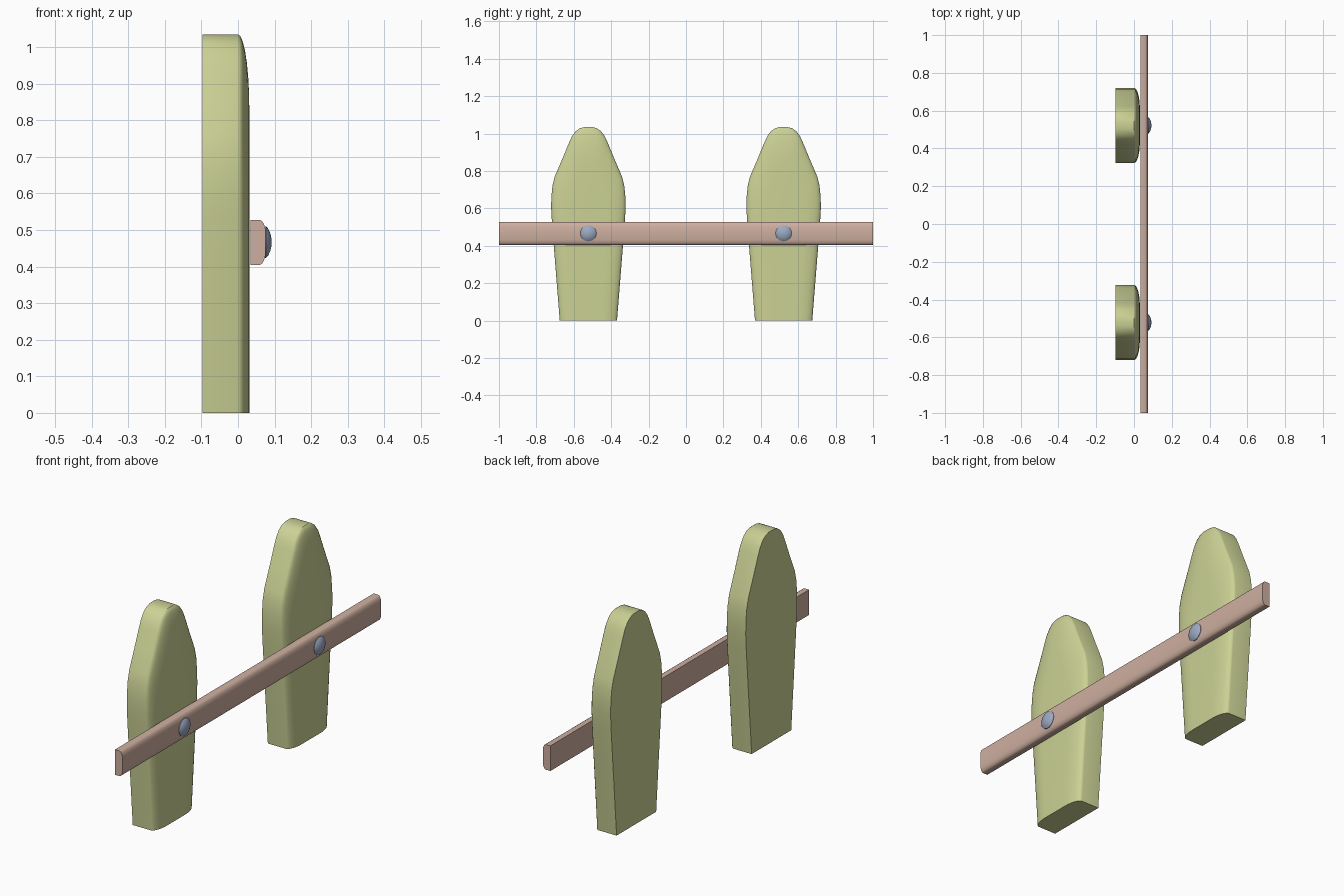
import bpy, bmesh
from math import cos, sin, pi, radians

if "Cube" in bpy.data.objects:
    bpy.data.objects.remove(bpy.data.objects["Cube"])


def material(name, rgb):
    m = bpy.data.materials.new(name)
    m.use_nodes = True
    m.diffuse_color = (*rgb, 1)
    m.node_tree.nodes["Principled BSDF"].inputs["Base Color"].default_value = (*rgb, 1)
    return m


green = material("pale_green", (0.60, 0.64, 0.30))
wood = material("pinkish_wood", (0.62, 0.43, 0.35))
steel = material("blue_grey_steel", (0.33, 0.40, 0.54))


def loft(name, rings, mat, angle):
    """Skin a row of equal point rings and cap both ends."""
    bm = bmesh.new()
    loops = [[bm.verts.new(p) for p in ring] for ring in rings]
    n = len(loops[0])
    for a, b in zip(loops, loops[1:]):
        for i in range(n):
            j = (i + 1) % n
            bm.faces.new((a[i], a[j], b[j], b[i]))
    bm.faces.new(loops[0])
    bm.faces.new(loops[-1])
    bmesh.ops.recalc_face_normals(bm, faces=bm.faces)
    me = bpy.data.meshes.new(name)
    bm.to_mesh(me)
    bm.free()
    me.materials.append(mat)
    ob = bpy.data.objects.new(name, me)
    bpy.context.collection.objects.link(ob)
    bpy.ops.object.select_all(action='DESELECT')
    ob.select_set(True)
    bpy.context.view_layer.objects.active = ob
    bpy.ops.object.shade_smooth_by_angle(angle=radians(angle))
    return ob


# Post outline: half width and height
half = [(0.153, 0), (0.185, 0.4), (0.195, 0.53), (0.199, 0.6), (0.198, 0.66),
        (0.192, 0.72), (0.18, 0.77), (0.137, 0.87), (0.104, 0.95), (0.088, 0.985),
        (0.068, 1.012), (0.046, 1.028), (0.02, 1.035)]
outline = half + [(-w, z) for w, z in reversed(half)]


def post(name, y):
    # Straight sides, then a rounded shoulder that leaves the foot flat
    sections = [(-0.097, 1, 1)]
    for k in range(8):
        t = k / 7 * pi / 2
        drop = 1 - cos(t)
        sections.append((0.031 * sin(t), 1 - 0.55 * drop, 1 - 0.2 * drop))
    rings = [[(x, y + w * sy, z * sz) for w, z in outline] for x, sy, sz in sections]
    loft(name, rings, green, 35)


def bolt(name, y):
    # Low domed head facing +x
    profile = [(0.07, 0.043), (0.077, 0.043), (0.083, 0.036), (0.089, 0.022), (0.092, 0.008)]
    rings = [[(x, y + r * cos(a * pi / 12), 0.467 + r * sin(a * pi / 12))
              for a in range(24)] for x, r in profile]
    loft(name, rings, steel, 40)


for side, y in (("front", -0.522), ("rear", 0.522)):
    post(side + "_post", y)
    bolt(side + "_bolt", y)

# Rail: flat back, rounded outer edges
upper = [(0.034, 0.0615), (0.06, 0.0615), (0.066, 0.058), (0.071, 0.05), (0.075, 0.036)]
section = upper + [(x, -h) for x, h in reversed(upper)]
loft("rail", [[(x, y, 0.4665 + h) for x, h in section] for y in (-1, 1)], wood, 40)
